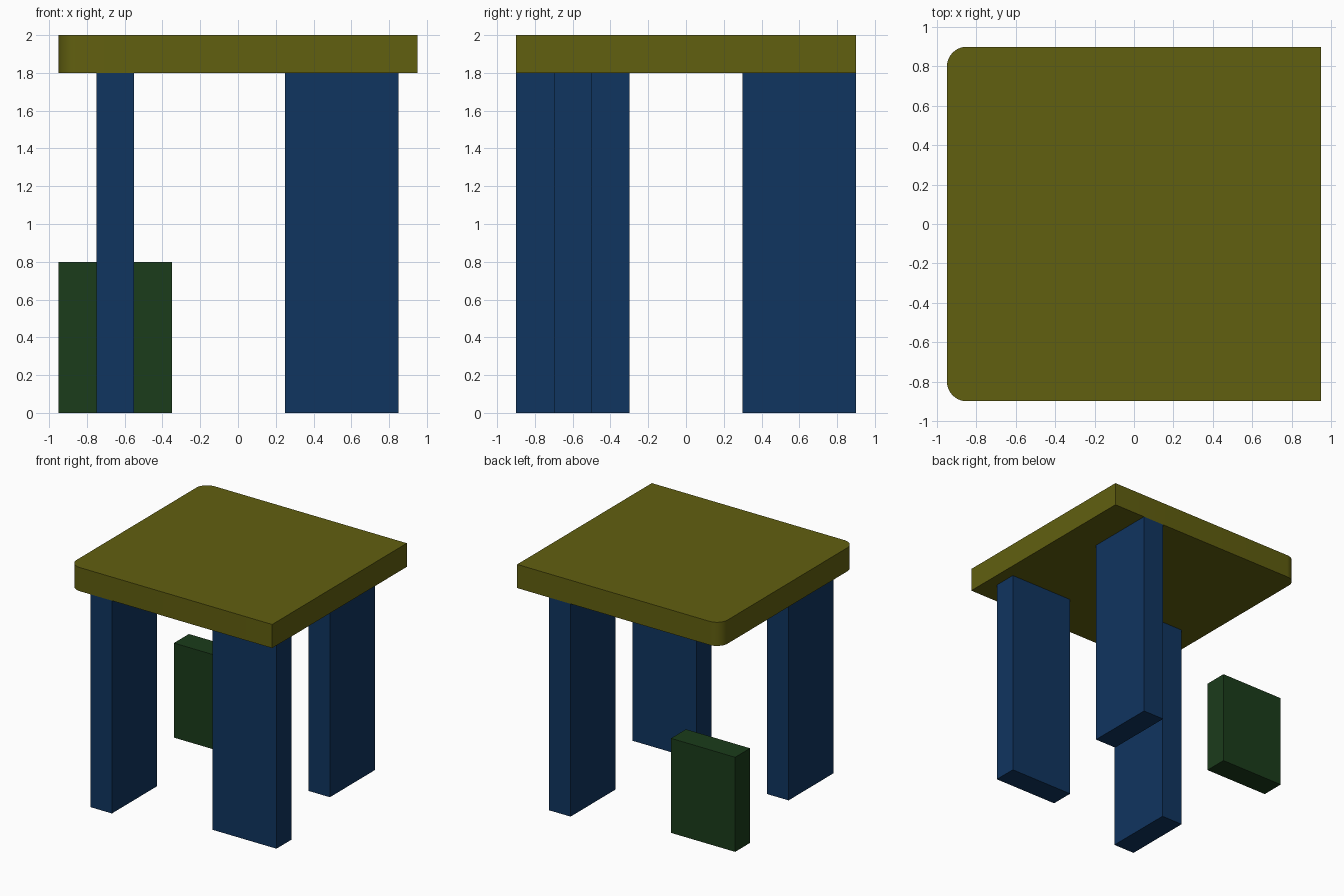
import bpy
import bmesh
import math

if "Cube" in bpy.data.objects:
    bpy.data.objects.remove(bpy.data.objects["Cube"])


def material(name, rgb):
    m = bpy.data.materials.new(name)
    m.diffuse_color = (*rgb, 1)
    m.use_nodes = True
    m.node_tree.nodes["Principled BSDF"].inputs["Base Color"].default_value = m.diffuse_color
    return m


def box(name, lo, hi, mat, round_left=0.0):
    """Box between two corners; optionally rounds its upright edges on the -x side."""
    bm = bmesh.new()
    bmesh.ops.create_cube(bm, size=1)
    for v in bm.verts:
        v.co = [(a + b) / 2 + c * (b - a) for a, b, c in zip(lo, hi, v.co)]
    if round_left:
        mid = (lo[0] + hi[0]) / 2
        edges = [e for e in bm.edges
                 if all(v.co.x < mid for v in e.verts)
                 and abs(e.verts[0].co.z - e.verts[1].co.z) > 1e-4]
        bmesh.ops.bevel(bm, geom=edges, offset=round_left, segments=10,
                        profile=0.5, affect='EDGES')
    mesh = bpy.data.meshes.new(name)
    bm.to_mesh(mesh)
    bm.free()
    mesh.materials.append(mat)
    obj = bpy.data.objects.new(name, mesh)
    bpy.context.collection.objects.link(obj)
    return obj


olive = material("olive", (0.12, 0.115, 0.005))
blue = material("blue", (0.005, 0.035, 0.115))
green = material("green", (0.011, 0.045, 0.011))

# Table top, rounded at the two left corners only
top = box("table_top", (-0.95, -0.9, 1.8), (0.95, 0.9, 2.0), olive, round_left=0.1)
bpy.context.view_layer.objects.active = top
top.select_set(True)
bpy.ops.object.shade_smooth_by_angle(angle=math.radians(30))

# Plank legs, turned alternately; the back left one is short
legs = [
    ("front_left_leg", -0.65, -0.6, 0.2, 0.6, 1.8, blue),
    ("front_right_leg", 0.55, -0.6, 0.6, 0.2, 1.8, blue),
    ("back_right_leg", 0.55, 0.6, 0.2, 0.6, 1.8, blue),
    ("short_back_left_leg", -0.65, 0.6, 0.6, 0.2, 0.8, green),
]
for name, x, y, w, d, h, mat in legs:
    box(name, (x - w / 2, y - d / 2, 0), (x + w / 2, y + d / 2, h), mat)
